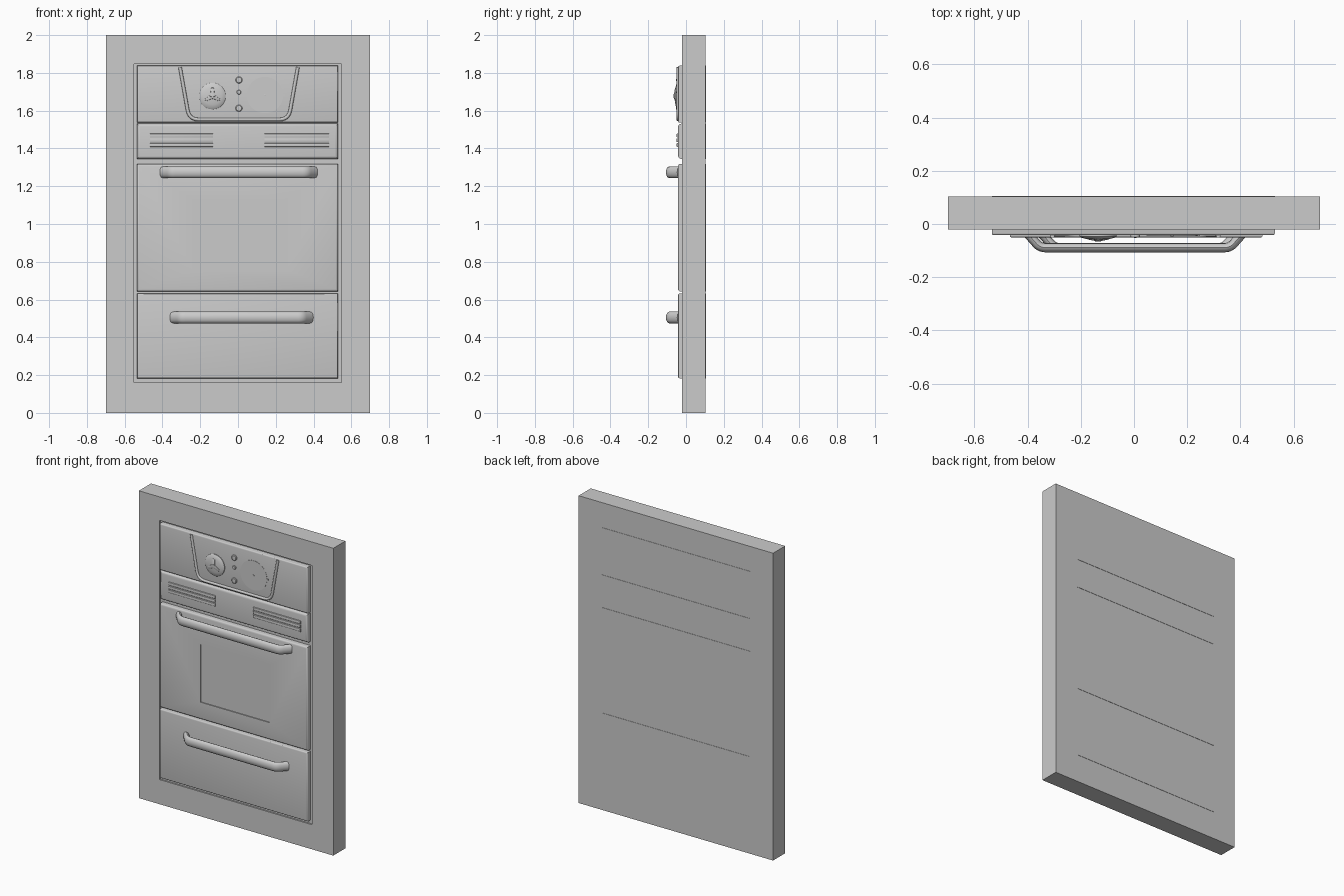
import bpy, bmesh, math
from mathutils import Matrix, Vector

if "Cube" in bpy.data.objects:
    bpy.data.objects.remove(bpy.data.objects["Cube"])


def make_object(name, bm, smooth=True):
    bmesh.ops.recalc_face_normals(bm, faces=bm.faces)
    mesh = bpy.data.meshes.new(name)
    bm.to_mesh(mesh)
    bm.free()
    ob = bpy.data.objects.new(name, mesh)
    bpy.context.collection.objects.link(ob)
    if smooth:
        activate(ob)
        bpy.ops.object.shade_smooth_by_angle(angle=math.radians(35))
    return ob


def activate(ob):
    bpy.ops.object.select_all(action='DESELECT')
    ob.select_set(True)
    bpy.context.view_layer.objects.active = ob


def box(name, x0, x1, y0, y1, z0, z1, bevel=0.0, segments=3):
    """Box whose front edges can be rounded."""
    bm = bmesh.new()
    bmesh.ops.create_cube(bm, size=1)
    for v in bm.verts:
        v.co = ((x0, x1)[v.co.x > 0], (y0, y1)[v.co.y > 0], (z0, z1)[v.co.z > 0])
    if bevel:
        front = [e for e in bm.edges if all(abs(v.co.y - y0) < 1e-6 for v in e.verts)]
        bmesh.ops.bevel(bm, geom=front, offset=bevel, segments=segments,
                        profile=0.5, affect='EDGES')
    return make_object(name, bm, bevel > 0)


def cut(ob, x0, x1, y0, y1, z0, z1):
    """Cut a rectangular recess."""
    cutter = box("cutter", x0, x1, y0, y1, z0, z1)
    cutter.hide_render = True
    mod = ob.modifiers.new("recess", 'BOOLEAN')
    mod.operation, mod.solver, mod.object = 'DIFFERENCE', 'EXACT', cutter
    activate(ob)
    bpy.ops.object.modifier_apply(modifier=mod.name)
    bpy.data.objects.remove(cutter)


def lathe(name, x, z, profile, steps=40):
    """Revolve a (radius, y) profile around an axis facing the front."""
    bm = bmesh.new()
    verts = [bm.verts.new((x + r, y, z)) for r, y in profile]
    edges = [bm.edges.new(p) for p in zip(verts, verts[1:])]
    bmesh.ops.spin(bm, geom=verts + edges, cent=(x, 0, z), axis=(0, 1, 0),
                   angle=math.tau, steps=steps)
    bmesh.ops.remove_doubles(bm, verts=bm.verts, dist=1e-5)
    return make_object(name, bm)


def tube(name, points, radius, z=0.0, z_scale=1.0):
    """Sweep a round section along a path, optionally stretched in z."""
    cu = bpy.data.curves.new(name, 'CURVE')
    cu.dimensions = '3D'
    cu.bevel_depth, cu.bevel_resolution, cu.use_fill_caps = radius, 4, True
    sp = cu.splines.new('POLY')
    sp.points.add(len(points) - 1)
    for p, co in zip(sp.points, points):
        p.co = (*co, 1)
    ob = bpy.data.objects.new(name, cu)
    bpy.context.collection.objects.link(ob)
    ob.location.z, ob.scale.z = z, z_scale
    activate(ob)
    bpy.ops.object.convert(target='MESH')
    bpy.ops.object.transform_apply(location=True, scale=True)
    bpy.ops.object.shade_smooth_by_angle(angle=math.radians(40))
    return ob


def rounded(points, radius, n=5):
    """Round the inner corners of a path."""
    pts = [Vector(p) for p in points]
    out = [pts[0]]
    for a, b, c in zip(pts, pts[1:], pts[2:]):
        p, q = b + (a - b).normalized() * radius, b + (c - b).normalized() * radius
        for i in range(n + 1):
            t = i / n
            out.append(p * (1 - t) ** 2 + b * 2 * t * (1 - t) + q * t * t)
    return out + [pts[-1]]


# Surrounding wall slab with a shallow recess for the oven
wall = box("wall_panel", -0.70, 0.70, -0.02, 0.104, 0, 2)
cut(wall, -0.55, 0.547, -0.10, -0.010, 0.16, 1.847)

# Oven front sections
L, R, F, B = -0.535, 0.53, -0.042, 0.106
box("control_panel", L, R, F, B, 1.537, 1.838, 0.008)
box("vent_panel", L, R, F, B, 1.345, 1.531, 0.016, 4)
door = box("oven_door", L, R, F, B, 0.643, 1.318, 0.012)
cut(door, -0.24, 0.258, -0.10, F + 0.006, 0.755, 1.132)
box("lower_drawer", L, R, F, B, 0.183, 0.632, 0.008)

# Handles
for name, cx, half, z in (("door_handle", 0.004, 0.405, 1.274),
                          ("drawer_handle", 0.019, 0.367, 0.505)):
    path = [(cx - half, -0.035, 0), (cx - half + 0.048, -0.089, 0),
            (cx + half - 0.048, -0.089, 0), (cx + half, -0.035, 0)]
    tube(name, rounded(path, 0.02), 0.0175, z, 1.75)

# Vent slats
for side, x0, x1 in (("left", -0.467, -0.132), ("right", 0.14, 0.483)):
    for i in range(3):
        z = 1.408 + i * 0.025
        box(f"vent_slat_{side}_{i + 1}", x0, x1, -0.050, -0.035, z, z + 0.020, 0.004, 2)

# Control surround trim
trim = [(-0.307, F, 1.83), (-0.258, F, 1.553), (0.268, F, 1.553), (0.317, F, 1.83)]
tube("control_trim", rounded(trim, 0.05), 0.009)

# Domed knob with three-armed grip
kx, kz = -0.135, 1.677
lathe("knob", kx, kz, [(0.070, -0.040), (0.070, -0.047), (0.065, -0.051),
                       (0.045, -0.056), (0.022, -0.059), (0, -0.060)])
for i in range(3):
    bm = bmesh.new()
    bmesh.ops.create_cube(bm, size=1)
    for v in bm.verts:
        tip = v.co.x > 0
        width = 0.007 if tip else 0.013
        depth = (-0.058 if tip else -0.066) if v.co.y < 0 else -0.048
        v.co = (0.045 if tip else -0.004, depth, math.copysign(width, v.co.z))
    bmesh.ops.bevel(bm, geom=bm.edges[:], offset=0.003, segments=2, profile=0.5,
                    affect='EDGES')
    turn = Matrix.Rotation(math.radians(90 + 120 * i), 4, 'Y')
    bm.transform(Matrix.Translation((kx, 0, kz)) @ turn @
                 Matrix.Rotation(math.pi, 4, 'Y'))
    make_object(f"knob_grip_{i + 1}", bm)

# Clock dial, centre pin and side pointer
lathe("clock_dial", 0.143, 1.683, [(0.096, -0.040), (0.096, -0.0435), (0, -0.0435)], 64)
lathe("clock_pin", 0.143, 1.683, [(0.005, -0.042), (0.005, -0.047), (0, -0.048)], 16)
box("clock_pointer", 0.232, 0.248, -0.046, -0.040, 1.678, 1.688)

# Small indicator buttons
for i, (z, r) in enumerate(((1.762, 0.018), (1.698, 0.012), (1.613, 0.018))):
    lathe(f"indicator_{i + 1}", 0.005, z,
          [(r, -0.040), (r, -0.048), (r * 0.8, -0.051), (0, -0.052)], 20)
